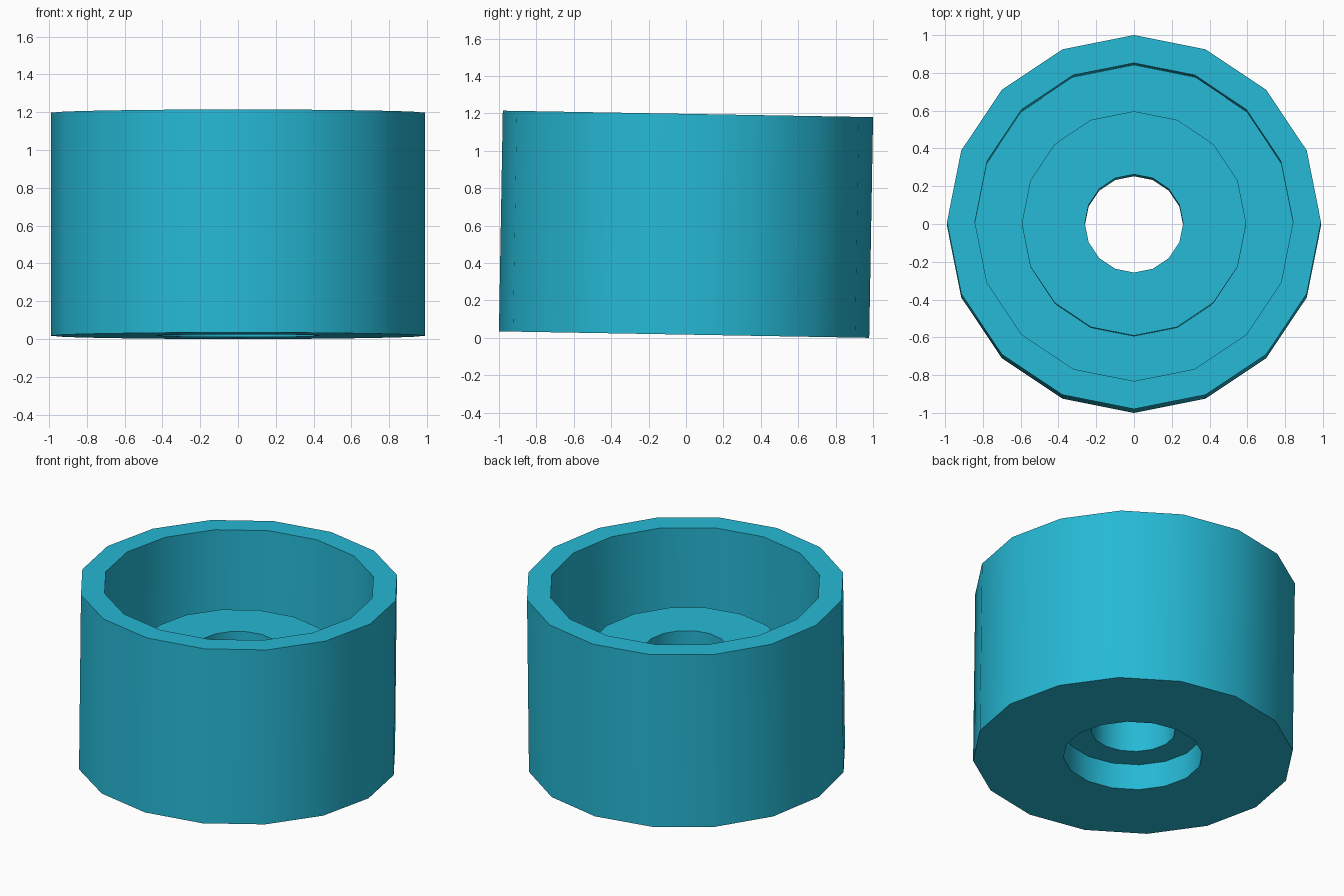
import bpy
import bmesh
import math
from mathutils import Matrix

default = bpy.data.objects.get("Cube")
if default:
    bpy.data.objects.remove(default, do_unlink=True)

SIDES = 16
RADIUS = 0.99
HEIGHT = 1.18
TILT = math.radians(1.0)

# Closed cross-section (radius, height) turned around the axis
PROFILE = [
    (RADIUS, 0.0), (RADIUS, HEIGHT),     # outer wall
    (0.842, HEIGHT), (0.842, 0.53),      # rim and cup wall
    (0.594, 0.53), (0.594, 0.75),        # groove floor and raised boss
    (0.26, 0.75), (0.26, 0.175),         # through hole
    (0.43, 0.175), (0.43, 0.0),          # counterbore in the base
]


def lathe(name, profile, sides):
    bm = bmesh.new()
    rings = []
    for r, z in profile:
        rings.append([bm.verts.new((r * math.cos(a), r * math.sin(a), z))
                      for a in (math.tau * i / sides for i in range(sides))])
    for k, lower in enumerate(rings):
        upper = rings[(k + 1) % len(rings)]
        for i in range(sides):
            j = (i + 1) % sides
            bm.faces.new((lower[i], lower[j], upper[j], upper[i]))
    bmesh.ops.recalc_face_normals(bm, faces=bm.faces)
    # Slight backward lean, resting on the rear edge of the base
    lean = (Matrix.Translation((0, -HEIGHT / 2 * math.sin(TILT), RADIUS * math.sin(TILT)))
            @ Matrix.Rotation(-TILT, 4, 'X'))
    bm.transform(lean)
    mesh = bpy.data.meshes.new(name)
    bm.to_mesh(mesh)
    bm.free()
    obj = bpy.data.objects.new(name, mesh)
    bpy.context.collection.objects.link(obj)
    return obj


# Single teal material
teal = bpy.data.materials.new("teal")
teal.use_nodes = True
colour = (0.019, 0.485, 0.665, 1.0)
teal.diffuse_color = colour
teal.node_tree.nodes["Principled BSDF"].inputs["Base Color"].default_value = colour

cup = lathe("hollow_cup", PROFILE, SIDES)
cup.data.materials.append(teal)

# Smooth walls, sharp rims
bpy.ops.object.select_all(action='DESELECT')
cup.select_set(True)
bpy.context.view_layer.objects.active = cup
bpy.ops.object.shade_smooth_by_angle(angle=math.radians(30))
